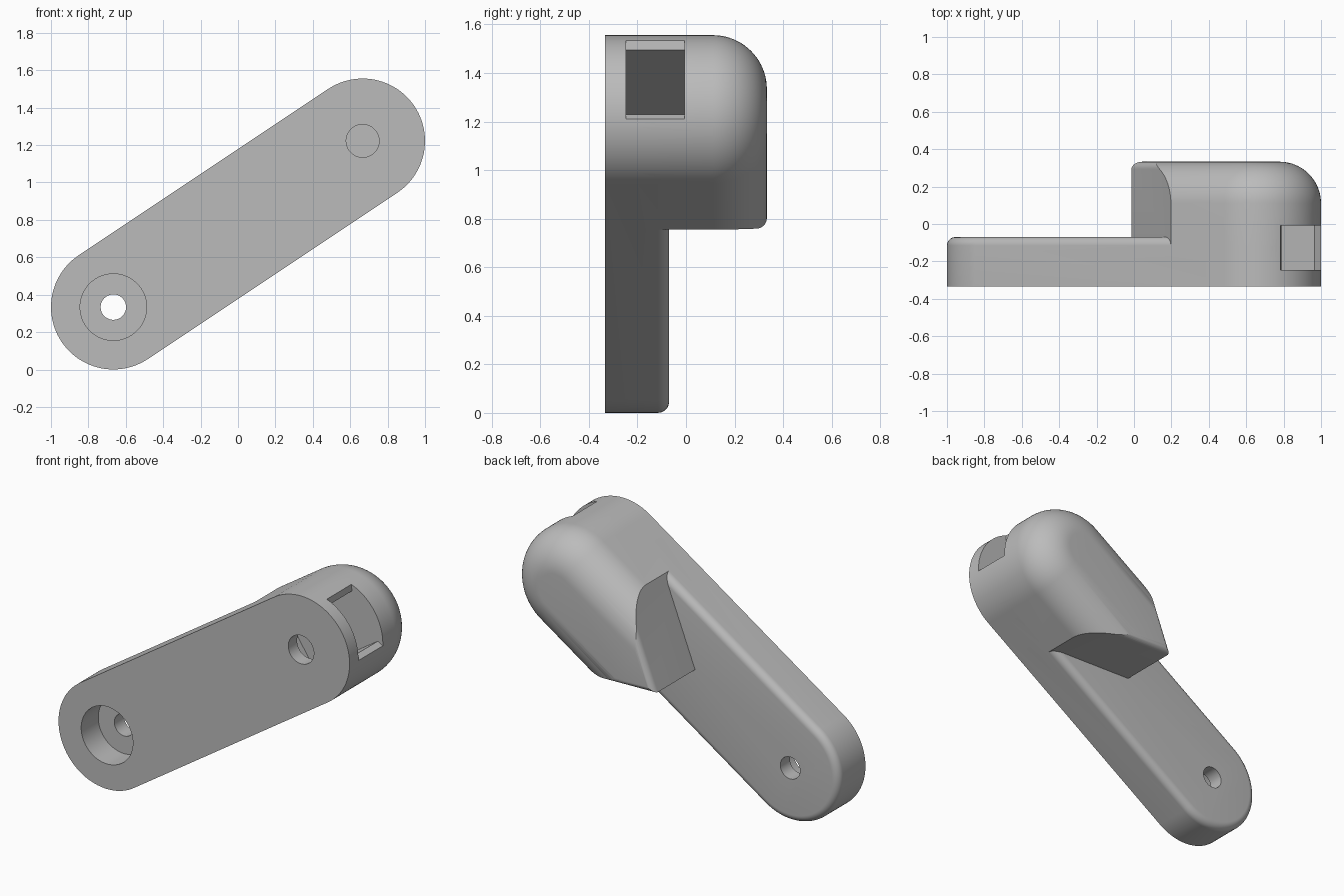
import bpy, bmesh, math
from mathutils import Matrix

cube = bpy.data.objects.get("Cube")
if cube:
    bpy.data.objects.remove(cube, do_unlink=True)

RADIUS = 1 / 3          # end radius of the arm
HALF = 0.801            # half distance between the two end centres
TILT = math.atan2(2, 3)
FRONT, PLATE_BACK, HEAD_BACK = -0.333, -0.07, 0.333

grey = bpy.data.materials.new("plain_grey")
grey.use_nodes = True
colour = (0.5, 0.5, 0.5, 1)
grey.diffuse_color = colour
grey.node_tree.nodes["Principled BSDF"].inputs["Base Color"].default_value = colour


def loft(name, rings):
    """Solid through (outline, y) rings with equal point counts."""
    bm = bmesh.new()
    loops = [[bm.verts.new((u, y, v)) for u, v in outline] for outline, y in rings]
    n = len(loops[0])
    for a, b in zip(loops, loops[1:]):
        for i in range(n):
            j = (i + 1) % n
            bm.faces.new((a[i], a[j], b[j], b[i]))
    bm.faces.new(loops[0])
    bm.faces.new(loops[-1])
    bmesh.ops.recalc_face_normals(bm, faces=bm.faces)
    mesh = bpy.data.meshes.new(name)
    bm.to_mesh(mesh)
    bm.free()
    mesh.materials.append(grey)
    ob = bpy.data.objects.new(name, mesh)
    bpy.context.collection.objects.link(ob)
    return ob


def arc(cu, r, start, sweep, steps):
    return [(cu + r * math.cos(start + sweep * i / steps),
             r * math.sin(start + sweep * i / steps)) for i in range(steps + 1)]


def stadium(r):
    return (arc(HALF, r, -math.pi / 2, math.pi, 48)
            + arc(-HALF, r, math.pi / 2, math.pi, 48))


def wedge(inset):
    """V-ended outline; insetting slides the point along the arm."""
    tip, run = -0.016, 0.475
    half_angle = math.atan2(RADIUS, run)
    u = tip + inset / math.sin(half_angle)
    return [(u, 0), (u + run * 1.5, -RADIUS * 1.5), (1.6, -RADIUS * 1.5),
            (1.6, RADIUS * 1.5), (u + run * 1.5, RADIUS * 1.5)]


def rounded(name, outline, y0, y1, fillet, steps):
    """Extrude an outline from y0 to y1 with a rounded back edge."""
    rings = [(outline(0), y0)]
    for i in range(steps + 1):
        a = math.pi / 2 * i / steps
        rings.append((outline(fillet * (1 - math.cos(a))),
                      y1 - fillet * (1 - math.sin(a))))
    return loft(name, rings)


def drill(name, u, r, depth_y):
    circle = arc(u, r, 0, math.tau, 48)[:-1]
    return loft(name, [(circle, FRONT - 0.1), (circle, depth_y)])


def combine(target, other, operation):
    mod = target.modifiers.new(operation.lower(), 'BOOLEAN')
    mod.operation, mod.object, mod.solver = operation, other, 'EXACT'
    bpy.ops.object.select_all(action='DESELECT')
    bpy.context.view_layer.objects.active = target
    target.select_set(True)
    bpy.ops.object.modifier_apply(modifier=mod.name)
    bpy.data.objects.remove(other, do_unlink=True)


# Flat arm and thick rounded head with a V-shaped end
arm = rounded("arm", lambda d: stadium(RADIUS - d), FRONT, PLATE_BACK, 0.045, 8)
head = rounded("head", lambda d: stadium(RADIUS - d), FRONT, HEAD_BACK, 0.222, 20)
combine(head, rounded("head_end", wedge, -0.2, HEAD_BACK, 0.04, 8), 'INTERSECT')
combine(arm, head, 'UNION')

# Counterbored hole at the low end, blind hole at the high end
combine(arm, drill("bolt_hole", -HALF, 0.068, 0.1), 'DIFFERENCE')
combine(arm, drill("counterbore", -HALF, 0.178, -0.165), 'DIFFERENCE')
combine(arm, drill("head_hole", HALF, 0.088, -0.15), 'DIFFERENCE')

# Slot opening through the rounded tip, flared at its mouth
side = [(-0.27, 0.159), (0.252, 0.159), (0.288, 0.229), (0.5, 0.229)]
slot = [(HALF + u, v) for u, v in side] + [(HALF + u, -v) for u, v in reversed(side)]
combine(arm, loft("slot", [(slot, -0.247), (slot, -0.007)]), 'DIFFERENCE')

# Tilt into place and shade
arm.data.transform(Matrix.Translation((0, 0, 0.778)) @ Matrix.Rotation(-TILT, 4, 'Y'))
arm.name = "lever_arm"
bpy.ops.object.shade_smooth_by_angle(angle=math.radians(25))
